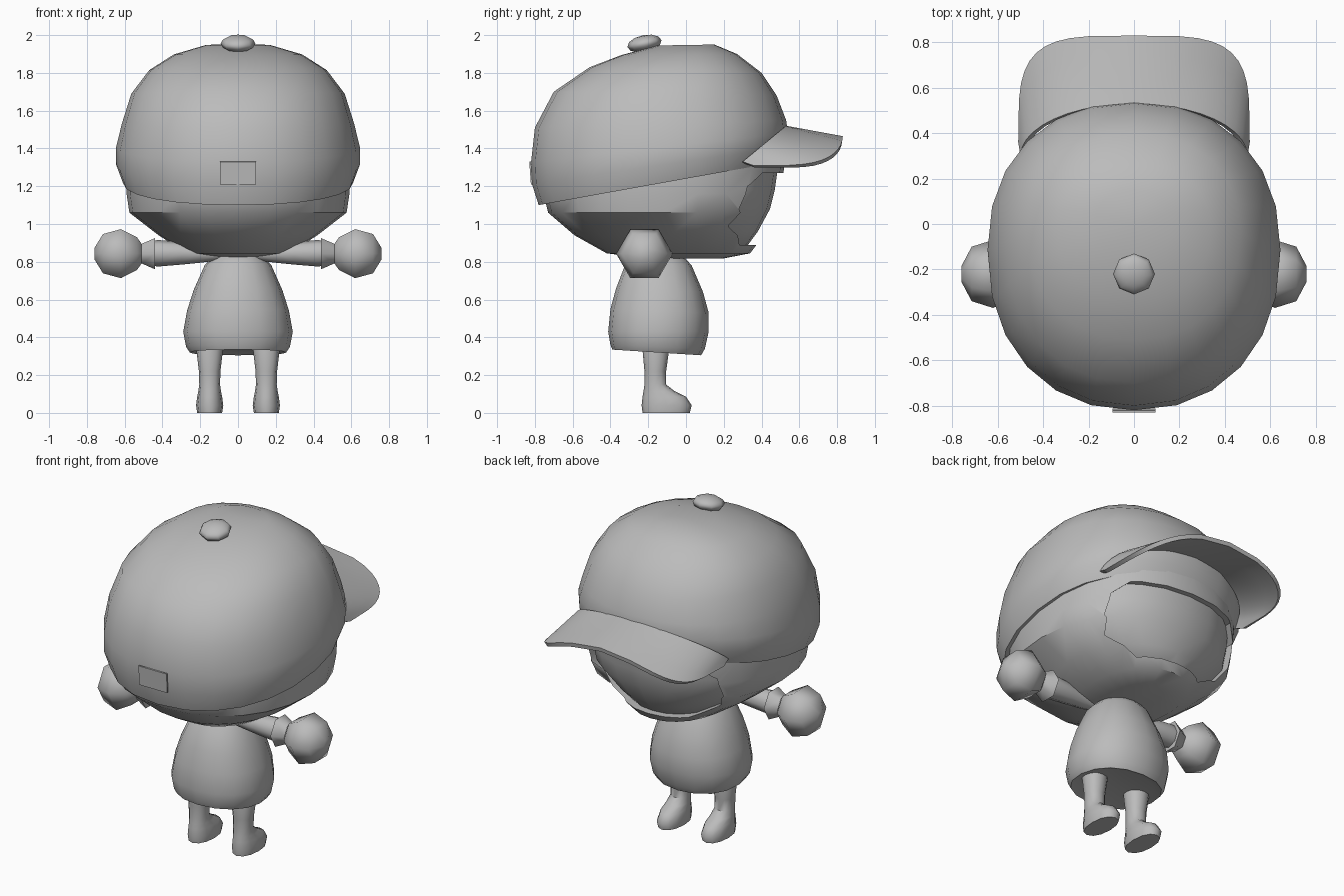
import bpy
import bmesh
import math
from mathutils import Vector

default = bpy.data.objects.get("Cube")
if default:
    bpy.data.objects.remove(default, do_unlink=True)

grey = bpy.data.materials.new("plain grey")
grey.use_nodes = True
COLOUR = (0.5, 0.5, 0.5, 1)
grey.diffuse_color = COLOUR
grey.node_tree.nodes["Principled BSDF"].inputs["Base Color"].default_value = COLOUR


def make_object(name, bm, angle=50):
    bmesh.ops.recalc_face_normals(bm, faces=bm.faces)
    mesh = bpy.data.meshes.new(name)
    bm.to_mesh(mesh)
    bm.free()
    mesh.materials.append(grey)
    obj = bpy.data.objects.new(name, mesh)
    bpy.context.collection.objects.link(obj)
    smooth(obj, angle)
    return obj


def select_only(obj):
    bpy.ops.object.select_all(action='DESELECT')
    obj.select_set(True)
    bpy.context.view_layer.objects.active = obj


def smooth(obj, angle):
    select_only(obj)
    bpy.ops.object.shade_smooth_by_angle(angle=math.radians(angle))


def apply_modifiers(obj):
    select_only(obj)
    for mod in list(obj.modifiers):
        bpy.ops.object.modifier_apply(modifier=mod.name)


def spow(v, e):
    return math.copysign(abs(v) ** e, v)


def oval(w, yb, zb, yf, zf, x=0, n=24, power=2.2, split=0.5):
    """Egg-shaped ring, tilted from height zb at the rear to zf at the other end."""
    cy = yb + (yf - yb) * split
    ring = []
    for i in range(n):
        a = math.tau * i / n
        c, s = spow(math.cos(a), 2 / power), spow(math.sin(a), 2 / power)
        y = cy + s * ((yf - cy) if s > 0 else (cy - yb))
        ring.append(Vector((x + w * c, y, zb + (zf - zb) * (y - yb) / (yf - yb))))
    return ring


def loft(name, rings, angle=50):
    """Skin a list of equal rings and close both ends."""
    bm = bmesh.new()
    rows = [[bm.verts.new(p) for p in ring] for ring in rings]
    for a, b in zip(rows, rows[1:]):
        for i in range(len(a)):
            j = (i + 1) % len(a)
            bm.faces.new((a[i], a[j], b[j], b[i]))
    for end in (rows[0], rows[-1]):
        bmesh.ops.poke(bm, faces=[bm.faces.new(end)])
    return make_object(name, bm, angle)


# Head shell: half width, rear y, far y, height
HEAD = [(0.12, -0.22, 0.20, 0.818), (0.27, -0.42, 0.34, 0.845),
        (0.42, -0.59, 0.41, 0.94), (0.575, -0.73, 0.475, 1.06),
        (0.59, -0.755, 0.50, 1.16), (0.59, -0.755, 0.52, 1.30),
        (0.57, -0.73, 0.51, 1.45)]
head = loft("head_shell", [oval(w, b, z, f, z, split=0.51) for w, b, f, z in HEAD])

# Face opening cut through the shell
half = [(0.22, 0.89), (0.40, 0.99), (0.45, 1.08), (0.44, 1.20), (0.36, 1.27)]
outline = half + [(-x, z) for x, z in reversed(half)]
cutter = loft("opening_cutter", [[Vector((x, y, z)) for x, z in outline] for y in (0.1, 0.9)])
cutter.hide_render = True
cut = head.modifiers.new("opening", 'BOOLEAN')
cut.operation = 'DIFFERENCE'
cut.solver = 'EXACT'
cut.object = cutter
apply_modifiers(head)
bpy.data.objects.remove(cutter, do_unlink=True)
smooth(head, 40)

# Face set slightly behind the opening
loft("face", [oval(w - 0.03, b + 0.05, z + 0.02, f - 0.03, z + 0.02, split=0.51)
              for w, b, f, z in HEAD[1:-1]])

# Cap crown: half width, rear y and z, far y and z
CROWN = [(0.56, -0.73, 1.11, 0.46, 1.33), (0.61, -0.78, 1.10, 0.50, 1.33),
         (0.645, -0.815, 1.21, 0.53, 1.41), (0.645, -0.82, 1.33, 0.54, 1.48),
         (0.615, -0.80, 1.51, 0.53, 1.55), (0.565, -0.70, 1.70, 0.48, 1.68),
         (0.47, -0.51, 1.83, 0.40, 1.80), (0.34, -0.34, 1.895, 0.27, 1.90),
         (0.17, -0.15, 1.945, 0.15, 1.95)]
loft("cap_crown", [oval(*r, split=0.52) for r in CROWN])

# Cap brim, drooping at both sides
bm = bmesh.new()
rows = []
COLS = 20
for t in (0, 0.15, 0.4, 0.7, 1):
    row = []
    for i in range(COLS + 1):
        a = math.pi * i / COLS
        c, s = math.cos(a), math.sin(a)
        inner = Vector((0.5 * c, 0.30 + 0.23 * s, 1.33 + 0.19 * s))
        ox = 0.51 * spow(c, 0.5)
        outer = Vector((ox, 0.36 + 0.47 * abs(s) ** 0.5, 1.465 - 0.15 * (ox / 0.5) ** 2))
        row.append(bm.verts.new(inner.lerp(outer, t)))
    rows.append(row)
for a, b in zip(rows, rows[1:]):
    for i in range(COLS):
        bm.faces.new((a[i], b[i], b[i + 1], a[i + 1]))
brim = make_object("cap_brim", bm)
if sum(p.normal.z for p in brim.data.polygons) < 0:
    brim.data.flip_normals()
thick = brim.modifiers.new("thickness", 'SOLIDIFY')
thick.thickness = 0.025
thick.offset = -1
apply_modifiers(brim)
smooth(brim, 50)

# Button on the crown
bpy.ops.mesh.primitive_uv_sphere_add(segments=8, ring_count=6, radius=1,
                                     location=(0, -0.22, 1.955), rotation=(0.2, 0, 0))
button = bpy.context.object
button.name = "cap_button"
button.scale = (0.092, 0.092, 0.045)
button.data.materials.append(grey)
smooth(button, 65)

# Small tab at the rear of the cap
bpy.ops.mesh.primitive_cube_add(size=1, location=(0, -0.821, 1.27), rotation=(0.07, 0, 0))
tab = bpy.context.object
tab.name = "cap_tab"
tab.scale = (0.19, 0.009, 0.12)
tab.data.materials.append(grey)

# Bell-shaped body: half width, rear y and z, far y and z
BODY = [(0.20, -0.33, 0.345, 0.04, 0.32), (0.255, -0.39, 0.335, 0.08, 0.305),
        (0.275, -0.40, 0.36, 0.10, 0.34), (0.29, -0.412, 0.43, 0.12, 0.43),
        (0.27, -0.40, 0.55, 0.12, 0.53), (0.235, -0.37, 0.66, 0.09, 0.64),
        (0.175, -0.32, 0.79, 0.03, 0.78), (0.10, -0.25, 0.86, -0.04, 0.86)]
loft("body", [oval(*r, n=16) for r in BODY])

# Legs with feet: height, half width, rear y, far y
LEG = [(0, 0.066, -0.23, 0.02), (0.04, 0.072, -0.235, 0.03), (0.085, 0.066, -0.23, 0.0),
       (0.115, 0.06, -0.225, -0.06), (0.15, 0.055, -0.22, -0.105),
       (0.22, 0.057, -0.22, -0.105), (0.33, 0.07, -0.23, -0.09), (0.38, 0.06, -0.22, -0.1)]

# Arms and hands: distance from the middle, radius
ARM = [(0.08, 0.035), (0.20, 0.05), (0.30, 0.06), (0.42, 0.07), (0.47, 0.065)]
HAND = [(0.44, 0.095), (0.51, 0.06), (0.535, 0.10), (0.62, 0.15), (0.715, 0.12), (0.76, 0.035)]


def ring_x(x, r, n, z):
    return [Vector((x, -0.22 + r * math.cos(math.tau * i / n),
                    z + r * math.sin(math.tau * i / n))) for i in range(n)]


for side, label in ((1, "left"), (-1, "right")):
    loft(label + "_leg", [oval(w, b, z, f, z, x=side * 0.15, n=12) for z, w, b, f in LEG])
    loft(label + "_arm", [ring_x(side * x, r, 8, 0.845) for x, r in ARM], 55)
    loft(label + "_hand", [ring_x(side * x, r, 6, 0.843) for x, r in HAND], 75)
